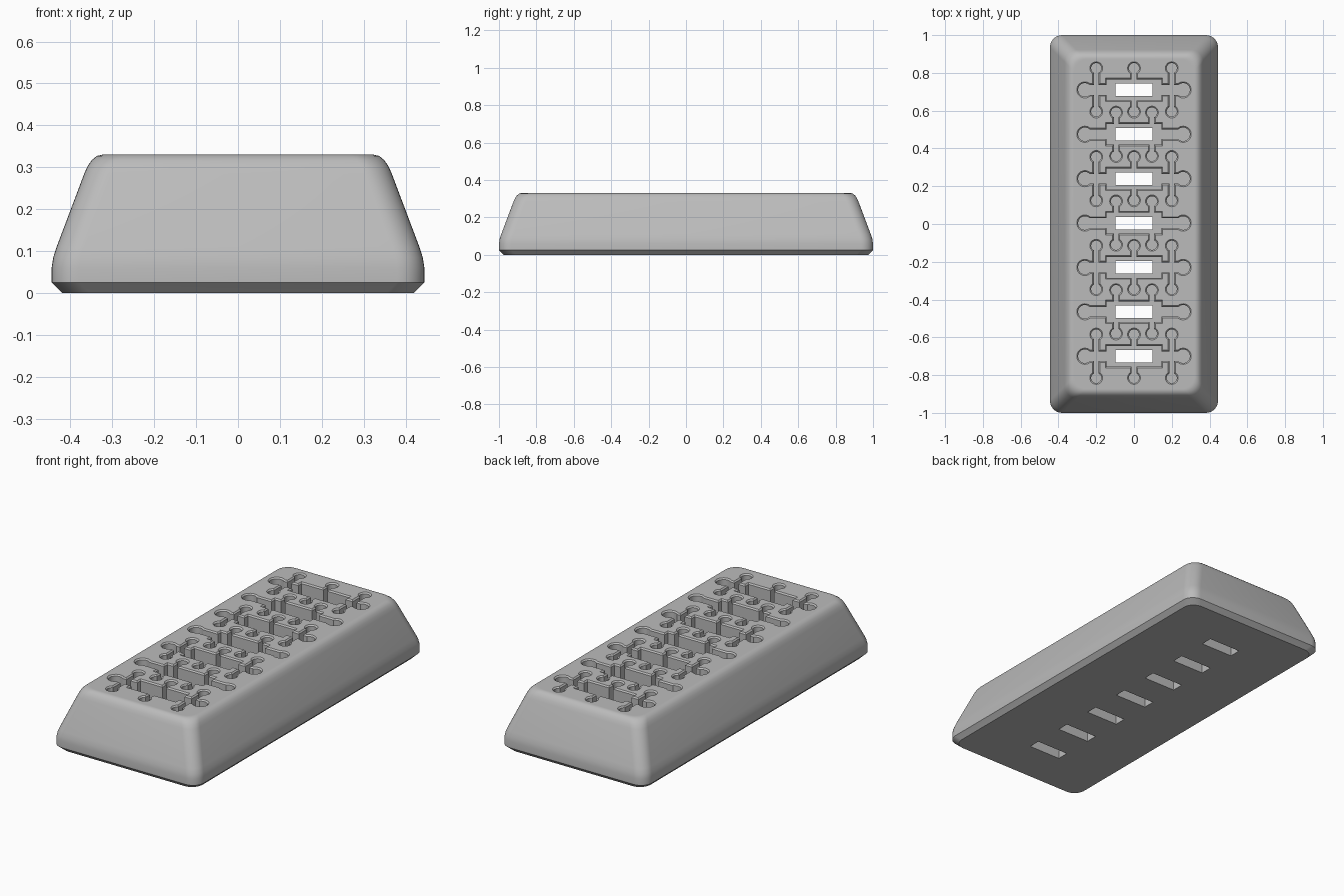
import bpy, bmesh, math

cube = bpy.data.objects.get("Cube")
if cube:
    bpy.data.objects.remove(cube, do_unlink=True)

TOP = 0.33
grey = bpy.data.materials.new("plain grey")
grey.use_nodes = True
grey.diffuse_color = (0.5, 0.5, 0.5, 1)
grey.node_tree.nodes["Principled BSDF"].inputs["Base Color"].default_value = (0.5, 0.5, 0.5, 1)


def make_object(name, bm):
    bmesh.ops.recalc_face_normals(bm, faces=bm.faces)
    mesh = bpy.data.meshes.new(name)
    bm.to_mesh(mesh)
    bm.free()
    mesh.materials.append(grey)
    obj = bpy.data.objects.new(name, mesh)
    bpy.context.collection.objects.link(obj)
    return obj


def loft(bm, rings):
    """Skin a stack of equal-length rings and cap both ends."""
    rows = [[bm.verts.new(p) for p in ring] for ring in rings]
    for low, high in zip(rows, rows[1:]):
        for i in range(len(low)):
            j = (i + 1) % len(low)
            bm.faces.new((low[i], low[j], high[j], high[i]))
    bm.faces.new(rows[0][::-1])
    bm.faces.new(rows[-1])


def rounded_rect(hx, hy, r, z, steps=8):
    ring = []
    for q, (sx, sy) in enumerate(((1, 1), (-1, 1), (-1, -1), (1, -1))):
        for k in range(steps + 1):
            a = (q + k / steps) * math.pi / 2
            ring.append((sx * (hx - r) + r * math.cos(a),
                         sy * (hy - r) + r * math.sin(a), z))
    return ring


def rect(x, y, hx, hy, z):
    return [(x + sx * hx, y + sy * hy, z) for sx, sy in ((1, 1), (-1, 1), (-1, -1), (1, -1))]


def disc(x, y, r, z, n=24):
    return [(x + r * math.cos(math.tau * i / n), y + r * math.sin(math.tau * i / n), z)
            for i in range(n)]


# Cutter levels: straight walls with a chamfered lip at the top surface
FLOOR, LIP = 0.17, 0.007
LEVELS = ((FLOOR, 0), (TOP - LIP, 0), (TOP + LIP, 2 * LIP))


def cut_rect(bm, x, y, hx, hy):
    loft(bm, [rect(x, y, hx + g, hy + g, z) for z, g in LEVELS])


def cut_disc(bm, x, y, r):
    loft(bm, [disc(x, y, r + g, z) for z, g in LEVELS])


# Tapered body: (height, inset) from the base chamfer to the rounded top rim
PROFILE = ((0, 0.025), (0.025, 0), (0.06, 0), (0.085, 0.004), (0.11, 0.012),
           (0.285, 0.078), (0.303, 0.086), (0.317, 0.096), (0.327, 0.108),
           (TOP, 0.121), (TOP, 0.128))
bm = bmesh.new()
loft(bm, [rounded_rect(0.445 - i, 1 - i, 0.065, z) for z, i in PROFILE])
body = make_object("slotted_block", bm)

# Seven rows of interlocking recesses
pockets = bmesh.new()
slots = bmesh.new()
for row in range(7):
    y = 0.71 - 0.235 * row
    cut_rect(pockets, 0, y, 0.145, 0.055)
    cut_rect(pockets, 0, y, 0.26, 0.026)
    for s in (-1, 1):
        cut_disc(pockets, s * 0.26, y, 0.036)
    for x in ((-0.2, 0, 0.2) if row % 2 == 0 else (-0.095, 0.095)):
        cut_rect(pockets, x, y, 0.012, 0.115)
        for s in (-1, 1):
            cut_disc(pockets, x, y + s * 0.115, 0.027)
    # Rectangular slot right through the block
    loft(slots, [rect(0, y, 0.098, 0.033, z) for z in (-0.1, FLOOR + 0.05)])

bpy.context.view_layer.objects.active = body
for name, mesh in (("pocket_cutter", pockets), ("slot_cutter", slots)):
    cutter = make_object(name, mesh)
    cutter.hide_render = True
    mod = body.modifiers.new(name, "BOOLEAN")
    mod.operation = "DIFFERENCE"
    mod.solver = "EXACT"
    mod.use_self = True
    mod.object = cutter
    bpy.ops.object.modifier_apply(modifier=mod.name)
    bpy.data.objects.remove(cutter, do_unlink=True)

# Smooth rounding with crisp recess edges
bpy.ops.object.select_all(action="DESELECT")
body.select_set(True)
bpy.ops.object.shade_smooth_by_angle(angle=math.radians(30))
